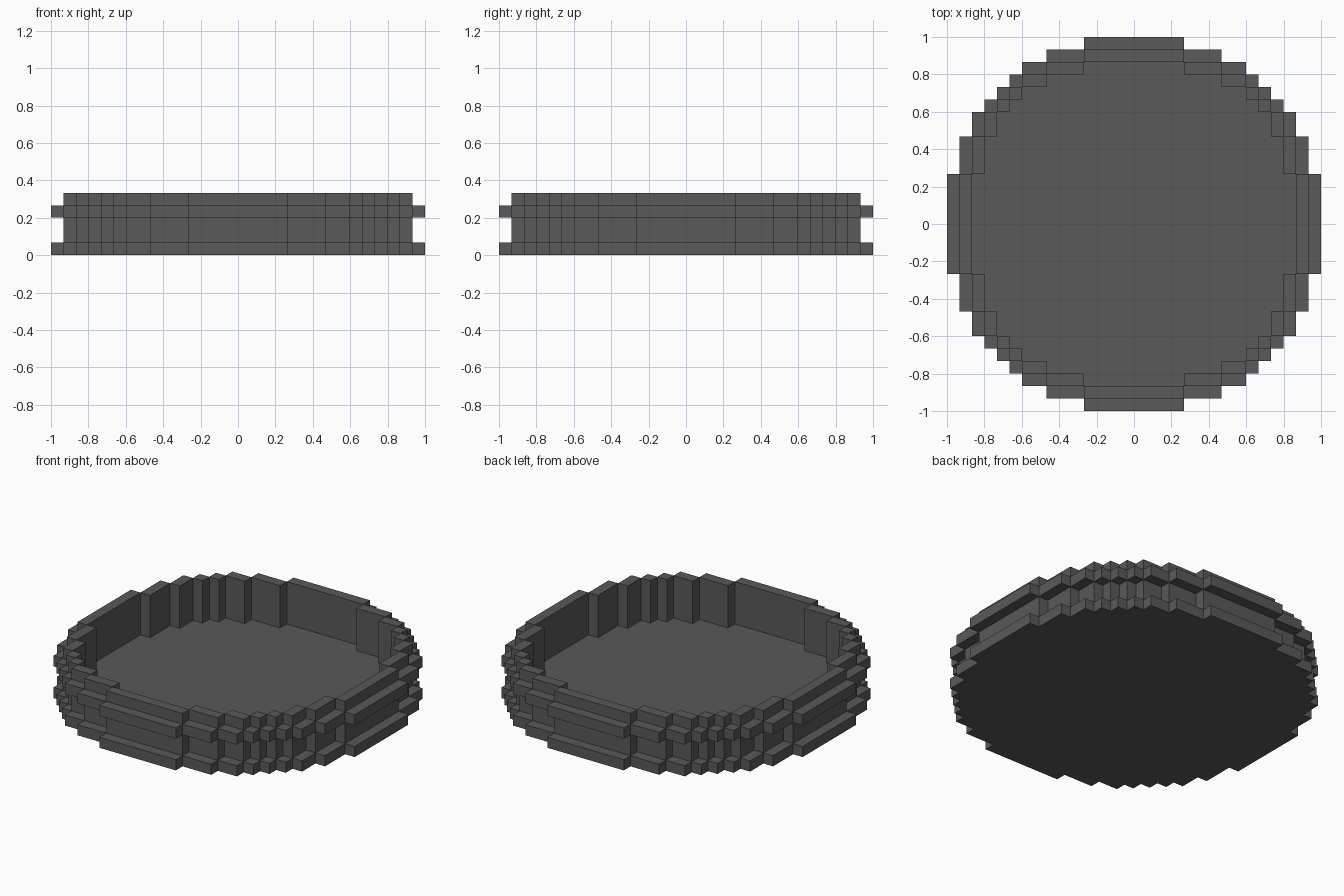
import bpy, bmesh
from mathutils import Matrix, Vector
from math import pi

if "Cube" in bpy.data.objects:
    bpy.data.objects.remove(bpy.data.objects["Cube"], do_unlink=True)

U = 1 / 15                                       # one block
STEPS = [-4, 4, 7, 9, 10, 11, 12, 13, 14, 15]    # stair steps of the round outline

grey = bpy.data.materials.new("dark_grey")
grey.use_nodes = True
colour = (0.1, 0.1, 0.1, 1)
grey.diffuse_color = colour
grey.node_tree.nodes["Principled BSDF"].inputs["Base Color"].default_value = colour


def finish(name, bm):
    bmesh.ops.recalc_face_normals(bm, faces=bm.faces)
    mesh = bpy.data.meshes.new(name)
    bm.to_mesh(mesh)
    bm.free()
    mesh.materials.append(grey)
    obj = bpy.data.objects.new(name, mesh)
    bpy.context.collection.objects.link(obj)
    return obj


def block_ring(name, n, z0, z1):
    """Ring of blocks, one block thick, reaching out to STEPS[n]."""
    bm = bmesh.new()
    for quarter in range(4):
        turn = Matrix.Rotation(quarter * pi / 2, 4, 'Z')
        for i in range(n - 1):
            low = Vector((STEPS[i], STEPS[n - 1 - i], z0)) * U
            high = Vector((STEPS[i + 1], STEPS[n - i], z1)) * U
            place = Matrix.Translation((low + high) / 2) @ Matrix.Diagonal((*(high - low), 1))
            bmesh.ops.create_cube(bm, size=1, matrix=turn @ place)
    return finish(name, bm)


def stepped_plate(name, n, z0, z1):
    """Solid plate with the stair-stepped round outline."""
    bm = bmesh.new()
    verts = []
    for quarter in range(4):
        turn = Matrix.Rotation(-quarter * pi / 2, 4, 'Z')
        for i in range(n):
            corners = [(STEPS[i + 1], STEPS[n - i])]
            if i < n - 1:
                corners.append((STEPS[i + 1], STEPS[n - 1 - i]))
            verts += [bm.verts.new(turn @ Vector((x * U, y * U, z0 * U))) for x, y in corners]
    face = bm.faces.new(verts)
    result = bmesh.ops.extrude_face_region(bm, geom=[face], use_keep_orig=True)
    top = [v for v in result["geom"] if isinstance(v, bmesh.types.BMVert)]
    bmesh.ops.translate(bm, verts=top, vec=(0, 0, (z1 - z0) * U))
    return finish(name, bm)


# Floor plate, upright wall and the raised band around the wall
stepped_plate("base_plate", 9, 0, 1)
block_ring("wall", 8, 1, 5)
block_ring("outer_band", 9, 3, 4)
